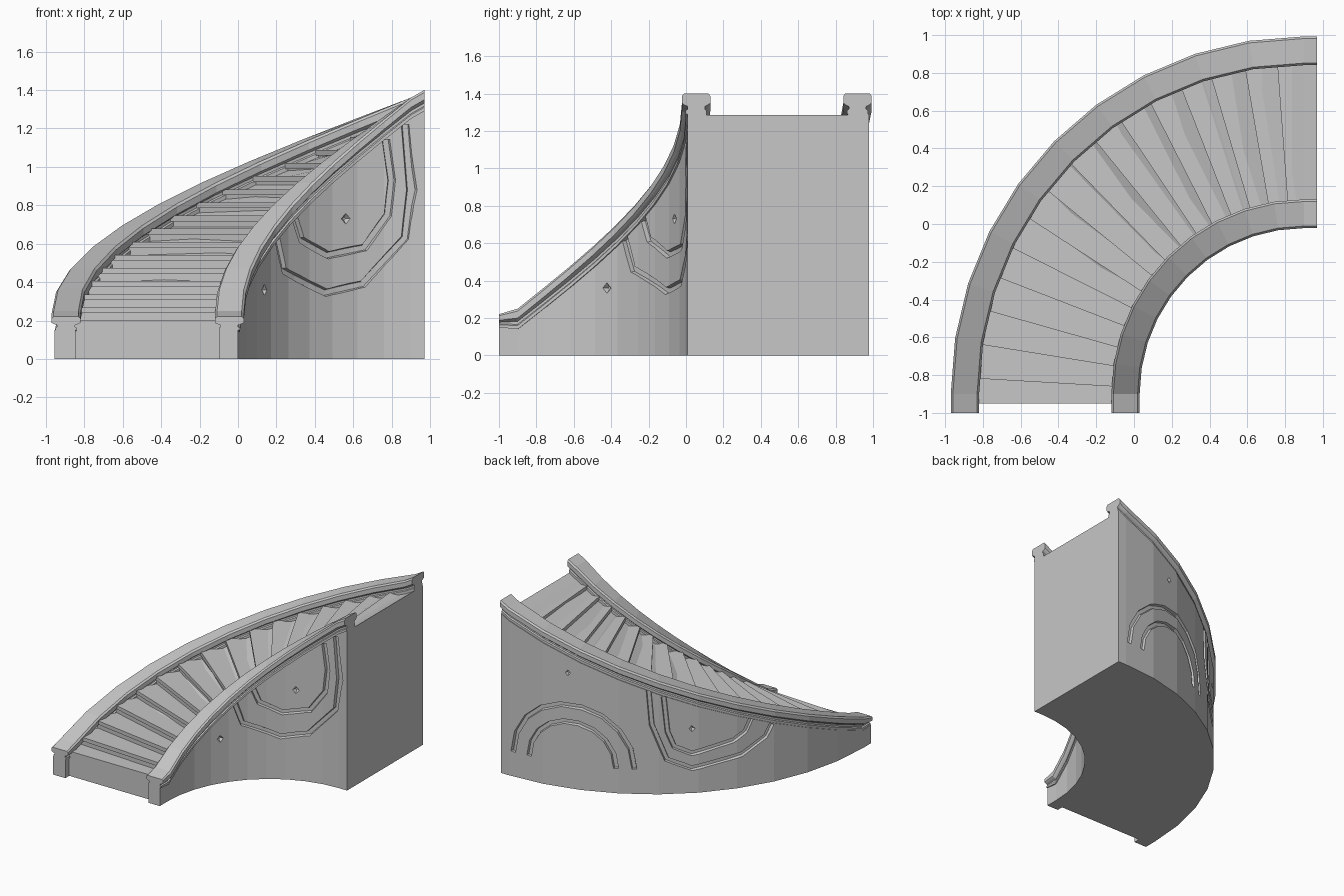
import bpy, bmesh, math, random
from mathutils import Vector

random.seed(4)
if "Cube" in bpy.data.objects:
    bpy.data.objects.remove(bpy.data.objects["Cube"])

stone = bpy.data.materials.new("grey stone")
stone.use_nodes = True
COLOUR = (0.57, 0.57, 0.57, 1)
stone.diffuse_color = COLOUR
stone.node_tree.nodes["Principled BSDF"].inputs["Base Color"].default_value = COLOUR

CX, CY = 0.9, -0.9             # centre of the quarter turn
START, END = -3.3, 92.3        # turn angle, with a short straight run at each end
STEPS = 15
RISE = 0.0683
TURN = [9 * i for i in range(11)]
IN_WALL, OUT_WALL = 0.9, 1.855


def place(u, r, z):
    """Point at turn angle u, radius r and height z."""
    a = math.radians(min(max(u, 0), 90))
    x = CX - r * math.cos(a) + max(u - 90, 0) * 0.0304
    y = CY + (1.015 * r - 0.005) * math.sin(a) + min(u, 0) / 33
    return Vector((x, y, z))


def rail_top(u):
    if u < 0:
        return 0.25 + u * 0.009
    if u > 90:
        return 1.36 + (u - 90) * 0.0174
    return 0.25 + 1.11 * u / 90


def rail_height(u):
    return 0.11 + min(u, 0) * 0.012


def wall_top(u):
    return rail_top(u) - rail_height(u)


def skin(name, rings):
    """Join equal closed rings into a capped solid."""
    bm = bmesh.new()
    loops = [[bm.verts.new(p) for p in ring] for ring in rings]
    n = len(loops[0])
    for a, b in zip(loops, loops[1:]):
        for i in range(n):
            j = (i + 1) % n
            bm.faces.new((a[i], a[j], b[j], b[i]))
    bm.faces.new(loops[0])
    bm.faces.new(loops[-1][::-1])
    bmesh.ops.recalc_face_normals(bm, faces=bm.faces)
    mesh = bpy.data.meshes.new(name)
    bm.to_mesh(mesh)
    bm.free()
    mesh.materials.append(stone)
    ob = bpy.data.objects.new(name, mesh)
    bpy.context.collection.objects.link(ob)
    return ob


def wall(name, r0, r1, start, sink=0):
    rings = []
    for u in [start] + TURN + [END]:
        top = wall_top(u) - sink
        rings.append([place(u, r, z) for r, z in ((r0, 0), (r1, 0), (r1, top), (r0, top))])
    return skin(name, rings)


def carve(target, cutter):
    mod = target.modifiers.new("groove", "BOOLEAN")
    mod.operation = "DIFFERENCE"
    mod.solver = "EXACT"
    mod.object = cutter
    bpy.context.view_layer.objects.active = target
    bpy.ops.object.modifier_apply(modifier=mod.name)
    bpy.data.objects.remove(cutter)


def groove(target, points, r_face, r_floor, width=0.04):
    """Cut a band along (angle, height) points into a curved wall."""
    path = []
    for (u0, z0), (u1, z1) in zip(points, points[1:]):
        path += [(u0 + (u1 - u0) * k / 3, z0 + (z1 - z0) * k / 3) for k in range(3)]
    path.append(points[-1])
    rings = []
    for i, (u, z) in enumerate(path):
        metre = 0.0304 if u > 90 else math.radians(r_face)
        a, b = path[max(i - 1, 0)], path[min(i + 1, len(path) - 1)]
        t = Vector(((b[0] - a[0]) * metre, b[1] - a[1])).normalized() * width / 2
        du, dz = -t.y / metre, t.x
        rings.append([place(u + s * du * f, r, z + s * dz * f)
                      for r, s, f in ((r_face, 1, 1.2), (r_floor, 1, 0.7),
                                      (r_floor, -1, 0.7), (r_face, -1, 1.2))])
    carve(target, skin("groove_cutter", rings))


def chip(target, u, z, r_face, r_floor, size=0.035):
    """Cut a small diamond-shaped pit."""
    du = 0.9 * size / math.radians(r_face)
    rings = [[place(u + a * du * f, r, z + b * size * f)
              for a, b in ((1, 0), (0, 1), (-1, 0), (0, -1))]
             for r, f in ((r_face, 1.2), (r_floor, 0.25))]
    carve(target, skin("chip_cutter", rings))


# Solid body under the steps, and the two side walls
wall("stair_core", 0.99, 1.76, -1.65, 0.004)
inner_wall = wall("inner_wall", IN_WALL, 1.0, START)
outer_wall = wall("outer_wall", 1.745, OUT_WALL, START)

# Hanging double loops on both walls
IN_CUT = (IN_WALL - 0.02, IN_WALL + 0.022)
OUT_CUT = (OUT_WALL + 0.02, OUT_WALL - 0.026)
inner_loops = (
    [(38.9, .64), (42.8, .46), (60.7, .345), (73.9, .39), (88, .63), (89.8, .88), (88.1, 1.22)],
    [(47.3, .75), (50.7, .62), (61.5, .54), (74.5, .58), (82.3, .75), (83.6, .93), (81.7, 1.14)])
outer_loops = (
    [(56.3, .84), (55.6, .56), (52.2, .28), (46.5, .2), (34.8, .27), (29, .38), (27.5, .47)],
    [(52.9, .79), (52, .5), (50.5, .38), (46.5, .32), (37, .39), (34, .45), (32.5, .55)])
for points in inner_loops:
    groove(inner_wall, points, *IN_CUT)
for points in outer_loops:
    groove(outer_wall, points, *OUT_CUT)

# Double arch on the tall part of the outer wall
for radius in (0.475, 0.34):
    reach = radius / math.radians(OUT_WALL)
    arch = [(74.2 + reach * math.cos(math.radians(a)), 0.2 + radius * math.sin(math.radians(a)))
            for a in range(0, 181, 20)]
    groove(outer_wall, arch, *OUT_CUT)

# Small chips in the stone
for u, z in ((31.8, 0.36), (67.8, 0.73)):
    chip(inner_wall, u, z, *IN_CUT)
for u, z in ((75, 0.93), (46.5, 0.52)):
    chip(outer_wall, u, z, *OUT_CUT)

# Moulded handrails
HALF = [(0.055, -1), (0.055, -0.82), (0.046, -0.76), (0.046, -0.62),
        (0.062, -0.55), (0.075, -0.46), (0.075, -0.12), (0.064, 0)]
PROFILE = HALF + [(-x, z) for x, z in reversed(HALF)]
for name, radius in (("inner_handrail", 0.945), ("outer_handrail", 1.795)):
    skin(name, [[place(u, radius + x, rail_top(u) + z * rail_height(u)) for x, z in PROFILE]
                for u in [START] + TURN + [END]])


def slab(name, near, far, bottom, top):
    """Wedge between two edges given as (inner angle, outer angle)."""
    ends = ((0.985, 0), (1.755, 1))
    skin(name, [[place(edge[i], r, z) for edge, z in
                 ((near, bottom), (far, bottom), (far, top), (near, top))] for r, i in ends])


# Steps with slightly uneven worn edges and an overhanging tread
edges = [(-1.65, -1.65)]
edges += [(3.3 + 5.9 * k + random.uniform(-0.6, 0.3), 3.3 + 5.9 * k + random.uniform(-0.2, 0.2))
          for k in range(STEPS)]
edges.append((END, END))
for k in range(len(edges) - 1):
    near, far = edges[k], edges[k + 1]
    top = 0.2 + RISE * k - (0.004 if k == STEPS else 0)
    lip = (near[0] - 0.7, near[1] - 0.45) if k else near
    back = far if far[0] == END else (far[0] + 0.3, far[1] + 0.3)
    slab(f"riser_{k + 1}", near, back, top - RISE - 0.01, top - 0.03)
    slab(f"tread_{k + 1}", lip, back, top - 0.03, top)
